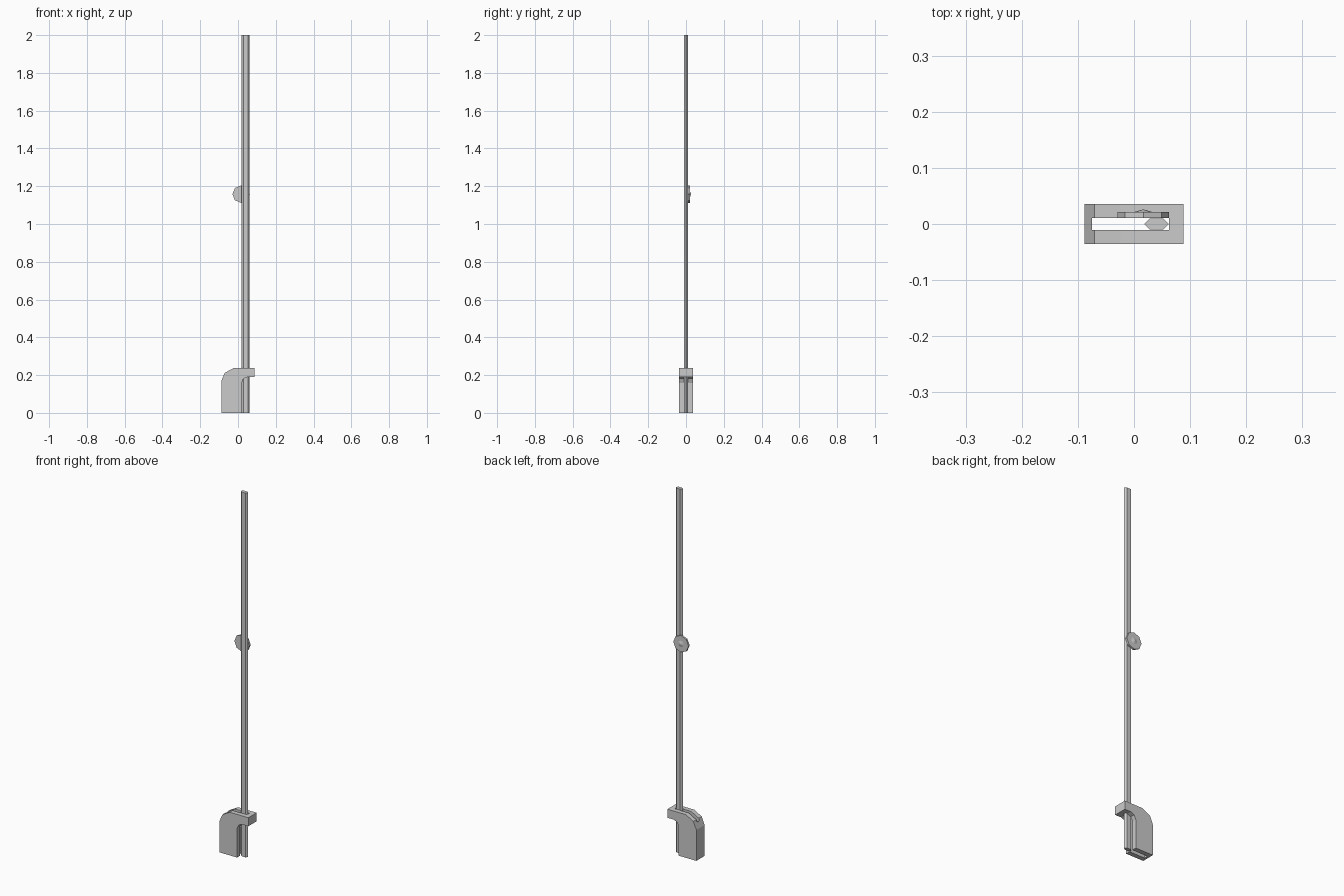
import bpy, bmesh, math
from mathutils import Matrix

if "Cube" in bpy.data.objects:
    bpy.data.objects.remove(bpy.data.objects["Cube"])


def prism(name, points, vec, place):
    """Extrude a flat outline along vec; place maps 2D points to 3D."""
    bm = bmesh.new()
    face = bm.faces.new([bm.verts.new(place(a, b)) for a, b in points])
    new = bmesh.ops.extrude_face_region(bm, geom=[face])["geom"]
    bmesh.ops.translate(bm, vec=vec, verts=[v for v in new if isinstance(v, bmesh.types.BMVert)])
    bmesh.ops.recalc_face_normals(bm, faces=bm.faces)
    mesh = bpy.data.meshes.new(name)
    bm.to_mesh(mesh)
    bm.free()
    obj = bpy.data.objects.new(name, mesh)
    bpy.context.collection.objects.link(obj)
    return obj


def disc(name, r1, r2, y0, y1, x, z):
    """Eight-sided disc or cone facing +y."""
    bpy.ops.mesh.primitive_cone_add(vertices=8, radius1=r1, radius2=r2, depth=y1 - y0)
    obj = bpy.context.object
    obj.name = name
    obj.data.transform(Matrix.Translation((x, (y0 + y1) / 2, z)) @ Matrix.Rotation(-math.pi / 2, 4, 'X'))


# Hooked holder with rounded shoulder
holder = prism("holder", [(-.088, 0), (-.088, .17), (-.07, .212), (-.024, .237), (.088, .237),
                          (.088, .19), (.05, .19), (.029, .181), (.019, .158), (.019, 0)],
               (0, .072, 0), lambda x, z: (x, -.036, z))

# Slot running vertically through the holder
slot = prism("slot_cutter", [(-.075, -.0105), (.062, -.0105), (.062, .0105), (-.075, .0105)],
             (0, 0, .5), lambda x, y: (x, y, -.1))
cut = holder.modifiers.new("slot", 'BOOLEAN')
cut.operation = 'DIFFERENCE'
cut.solver = 'EXACT'
cut.object = slot
bpy.context.view_layer.objects.active = holder
bpy.ops.object.modifier_apply(modifier=cut.name)
bpy.data.objects.remove(slot)

# Long six-sided bar
prism("bar", [(.0185, 0), (.028, -.01), (.052, -.01), (.0615, 0), (.052, .01), (.028, .01)],
      (0, 0, 2), lambda x, y: (x, y, 0))

# Octagonal disc with a pointed button on the back
disc("disc", .046, .046, .0105, .021, .0165, 1.158)
disc("disc_button", .018, 0, .021, .026, .0165, 1.158)
